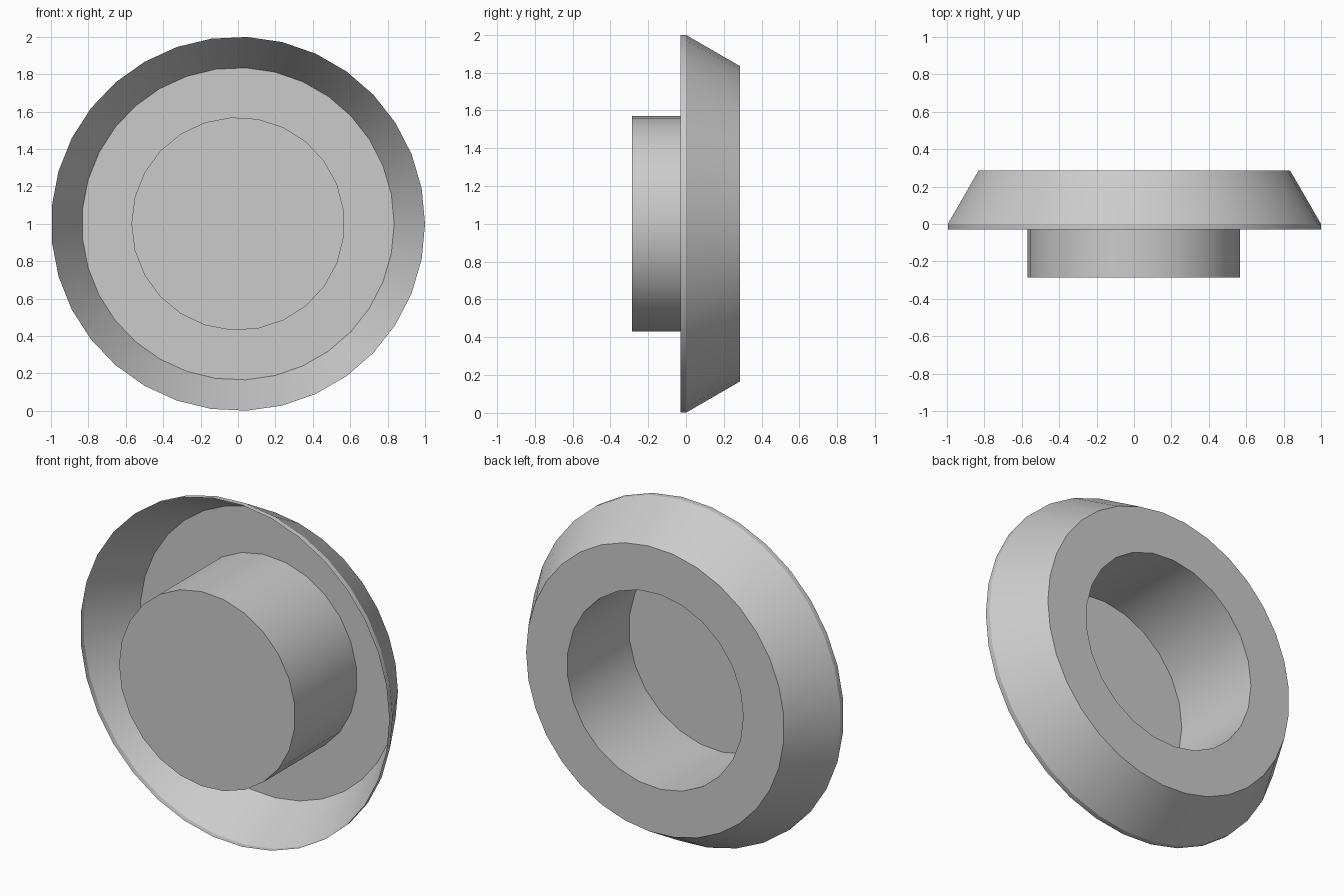
import bpy, bmesh, math
from mathutils import Vector

if "Cube" in bpy.data.objects:
    bpy.data.objects.remove(bpy.data.objects["Cube"])


def ring(bm, radius, y, sides, start=0.0):
    """Closed ring of vertices around the y axis, centred at z = 1."""
    return [bm.verts.new(Vector((radius * math.cos(start + math.tau * i / sides), y,
                                 1 + radius * math.sin(start + math.tau * i / sides))))
            for i in range(sides)]


def skin(bm, a, b):
    """Quad strip between two rings with equal side counts."""
    n = len(a)
    for i in range(n):
        j = (i + 1) % n
        bm.faces.new((a[i], a[j], b[j], b[i]))


def loop_edges(bm, ring_verts):
    n = len(ring_verts)
    return [bm.edges.get((ring_verts[i], ring_verts[(i + 1) % n])) for i in range(n)]


bm = bmesh.new()

# Thin flared dish: short straight lip, then a cone narrowing to the back
lip = ring(bm, 1.0, -0.03, 33)
shoulder = ring(bm, 1.0, 0.0, 33)
back = ring(bm, 0.835, 0.285, 33)
skin(bm, lip, shoulder)
skin(bm, shoulder, back)

# Hollow hub, closed at the front and open at the back
hub_back = ring(bm, 0.57, 0.285, 25, math.pi)
hub_front = ring(bm, 0.57, -0.285, 25, math.pi)
skin(bm, hub_back, hub_front)
bm.faces.new(hub_front)

# Flat annular floor joining dish and hub
bmesh.ops.bridge_loops(bm, edges=loop_edges(bm, back) + loop_edges(bm, hub_back))
bmesh.ops.recalc_face_normals(bm, faces=bm.faces[:])

mesh = bpy.data.meshes.new("flanged_cup")
bm.to_mesh(mesh)
bm.free()
obj = bpy.data.objects.new("flanged_cup", mesh)
bpy.context.collection.objects.link(obj)

# Smooth round walls, sharp rims
bpy.context.view_layer.objects.active = obj
obj.select_set(True)
bpy.ops.object.shade_smooth_by_angle(angle=math.radians(25))
